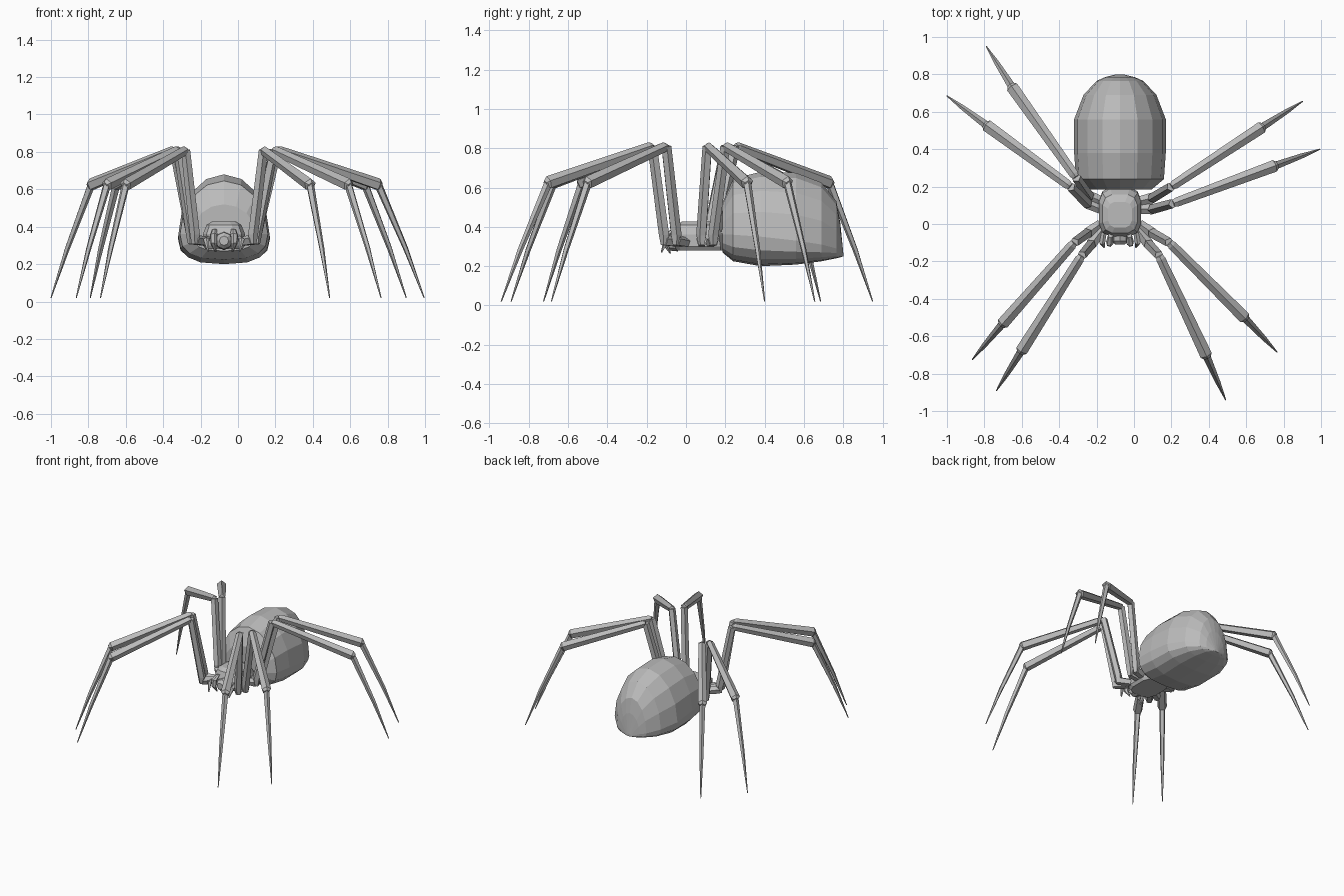
import bpy, bmesh, math
from mathutils import Vector

cube = bpy.data.objects.get("Cube")
if cube:
    bpy.data.objects.remove(cube)

grey = bpy.data.materials.new("grey")
grey.use_nodes = True
grey.diffuse_color = (0.5, 0.5, 0.5, 1)
grey.node_tree.nodes["Principled BSDF"].inputs["Base Color"].default_value = (0.5, 0.5, 0.5, 1)

CX = -0.075  # body centre line
UP = Vector((0, 0, 1))


def loft(name, rings):
    """Skin a closed solid through rings of points with equal counts."""
    bm = bmesh.new()
    loops = [[bm.verts.new(p) for p in ring] for ring in rings]
    n = len(loops[0])
    for a, b in zip(loops, loops[1:]):
        for i in range(n):
            j = (i + 1) % n
            bm.faces.new((a[i], a[j], b[j], b[i]))
    bm.faces.new(loops[0][::-1])
    bm.faces.new(loops[-1])
    bmesh.ops.recalc_face_normals(bm, faces=bm.faces)
    mesh = bpy.data.meshes.new(name)
    bm.to_mesh(mesh)
    bm.free()
    mesh.materials.append(grey)
    obj = bpy.data.objects.new(name, mesh)
    bpy.context.collection.objects.link(obj)
    return obj


def tube(name, points, radii, sides=5):
    """Faceted limb through points, one ridge kept on top."""
    pts = [Vector(p) for p in points]
    axis = (pts[-1] - pts[0]).normalized()
    side = axis.cross(UP)
    side = side.normalized() if side.length > 0.01 else Vector((1, 0, 0))
    top = side.cross(axis)
    turns = [2 * math.pi * i / sides for i in range(sides)]
    return loft(name, [[p + r * (side * math.sin(t) + top * math.cos(t)) for t in turns]
                       for p, r in zip(pts, radii)])


# Abdomen: y, half width, bottom, widest height, top
sections = [(0.185, 0.17, 0.27, 0.36, 0.52), (0.24, 0.235, 0.225, 0.36, 0.645),
            (0.38, 0.245, 0.2, 0.35, 0.68), (0.56, 0.245, 0.208, 0.33, 0.675),
            (0.69, 0.195, 0.225, 0.31, 0.625), (0.765, 0.125, 0.24, 0.29, 0.53),
            (0.785, 0.08, 0.245, 0.28, 0.42), (0.8, 0.02, 0.25, 0.255, 0.27)]
rings = []
for y, w, low, mid, high in sections:
    ring = []
    for i in range(16):
        t = 2 * math.pi * i / 16
        c, s = math.cos(t), math.sin(t)
        if s >= 0:
            ring.append((CX + w * c, y, mid + (high - mid) * s))
        else:  # flattened belly
            ring.append((CX + w * math.copysign(abs(c) ** 0.7, c), y, mid + (mid - low) * -abs(s) ** 0.8))
    rings.append(ring)
loft("abdomen", rings)


# Head: rounded plates stacked upward: z, half width, front, back
def head_ring(z, w, front, back):
    c, h = (front + back) / 2, (back - front) / 2
    ring = []
    for i in range(12):
        t = 2 * math.pi * (i + 0.5) / 12
        x, y = math.cos(t), math.sin(t)
        ring.append((CX + w * math.copysign(abs(x) ** 0.6, x), c + h * math.copysign(abs(y) ** 0.6, y), z))
    return ring


loft("head", [head_ring(*r) for r in ((0.28, 0.1, -0.05, 0.2), (0.3, 0.115, -0.06, 0.2),
                                      (0.36, 0.115, -0.07, 0.19), (0.41, 0.095, -0.05, 0.16),
                                      (0.428, 0.065, -0.02, 0.12))])
tube("snout", [(CX, -0.04, 0.325), (CX, -0.09, 0.325), (CX, -0.11, 0.325)], [0.05, 0.045, 0.025], 8)

# Fangs and feelers on both sides of the mouth
for label, s in (("left", 1), ("right", -1)):
    tube(label + "_fang", [(CX + s * 0.05, -0.06, 0.385), (CX + s * 0.055, -0.1, 0.36),
                           (CX + s * 0.055, -0.105, 0.31), (CX + s * 0.045, -0.08, 0.265)],
         [0.014, 0.02, 0.018, 0.004], 6)
    tube(label + "_feeler", [(CX + s * 0.085, -0.04, 0.34), (CX + s * 0.095, -0.1, 0.33),
                             (CX + s * 0.085, -0.125, 0.27)], [0.015, 0.016, 0.005])

# Legs: hip, base, knee, ankle and tip, as x and y pairs
legs = {
    "left_front": ((0.02, -0.03), (0.08, -0.11), (0.135, -0.17), (0.385, -0.7), (0.49, -0.94)),
    "left_second": ((0.03, 0.0), (0.1, -0.05), (0.19, -0.1), (0.59, -0.5), (0.765, -0.685)),
    "left_third": ((0.03, 0.08), (0.1, 0.08), (0.21, 0.11), (0.75, 0.31), (0.995, 0.4)),
    "left_back": ((0.02, 0.12), (0.1, 0.14), (0.2, 0.2), (0.68, 0.515), (0.9, 0.655)),
    "right_front": ((-0.17, -0.03), (-0.23, -0.11), (-0.28, -0.17), (-0.6, -0.675), (-0.735, -0.89)),
    "right_second": ((-0.18, 0.0), (-0.25, -0.05), (-0.32, -0.1), (-0.7, -0.53), (-0.865, -0.725)),
    "right_third": ((-0.18, 0.08), (-0.25, 0.11), (-0.34, 0.2), (-0.785, 0.525), (-1.0, 0.685)),
    "right_back": ((-0.17, 0.12), (-0.24, 0.15), (-0.31, 0.25), (-0.65, 0.73), (-0.79, 0.95)),
}
for label, path in legs.items():
    hip, base, knee, ankle, tip = [Vector((x, y, z)) for (x, y), z in
                                   zip(path, (0.32, 0.33, 0.81, 0.625, 0.02))]
    tube(label + "_hip", [hip, base], [0.026, 0.03])
    tube(label + "_thigh", [base - UP * 0.02, base + UP * 0.03, knee], [0.018, 0.028, 0.026])
    tube(label + "_shin", [knee, knee.lerp(ankle, 0.03), ankle, ankle.lerp(knee, -0.03)],
         [0.018, 0.026, 0.034, 0.018])
    bend = ankle.lerp(tip, 0.6) + (tip - ankle) * Vector((0, 0, 0)).length + UP * 0.02
    tube(label + "_foot", [ankle, bend, tip], [0.022, 0.014, 0.003])
